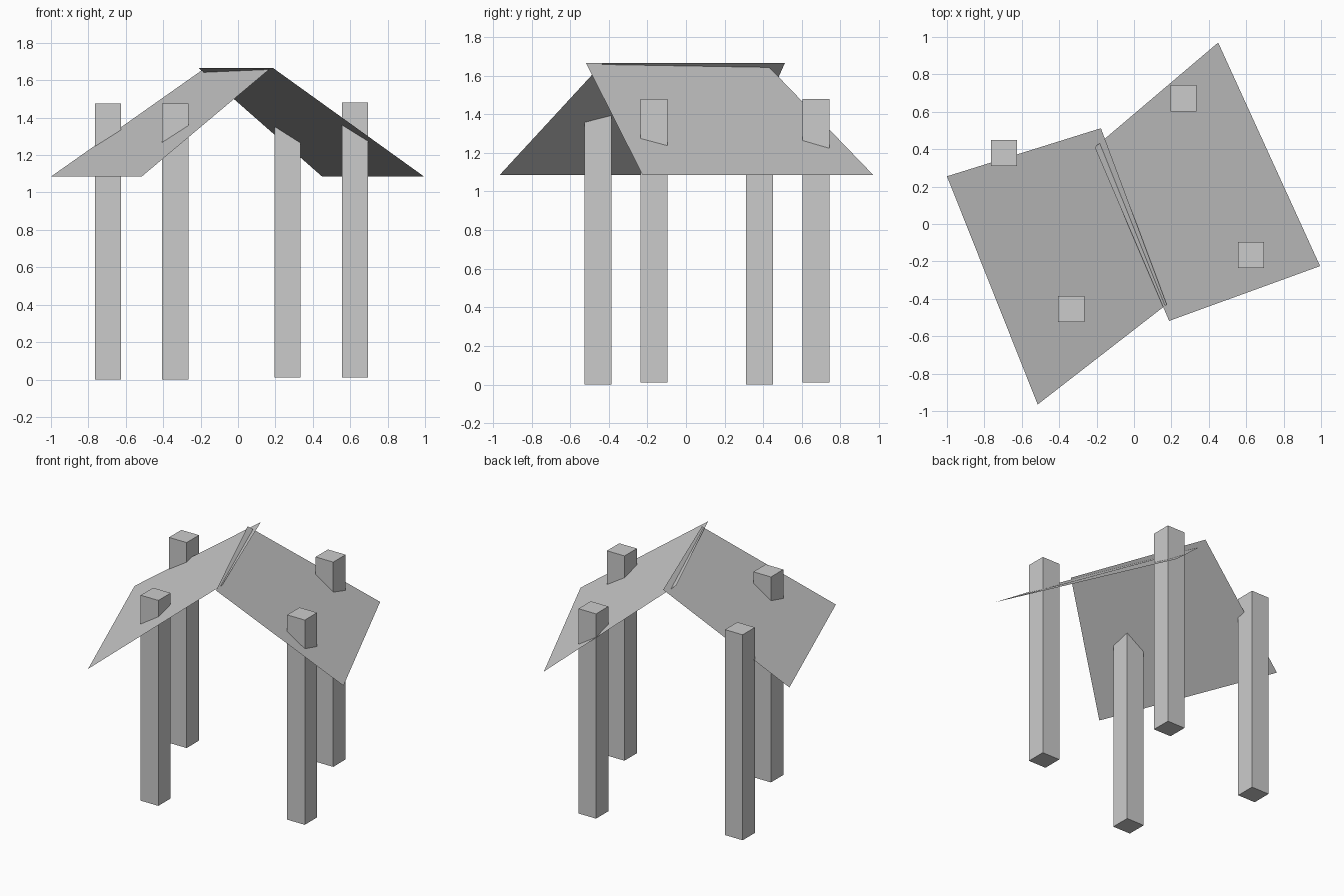
import bpy
import bmesh
from mathutils import Matrix

cube = bpy.data.objects.get("Cube")
if cube:
    bpy.data.objects.remove(cube, do_unlink=True)

# One plain grey for the whole shelter
GREY = (0.6, 0.6, 0.6, 1.0)
grey = bpy.data.materials.new("plain grey")
grey.use_nodes = True
grey.diffuse_color = GREY
shader = next(n for n in grey.node_tree.nodes if n.type == 'BSDF_PRINCIPLED')
shader.inputs["Base Color"].default_value = GREY
shader.inputs["Roughness"].default_value = 0.8


def finish(name, bm):
    mesh = bpy.data.meshes.new(name)
    bm.to_mesh(mesh)
    bm.free()
    mesh.materials.append(grey)
    obj = bpy.data.objects.new(name, mesh)
    bpy.context.collection.objects.link(obj)


def post(name, x, y, bottom, top, width=0.14):
    bm = bmesh.new()
    place = Matrix.Translation((x, y, (bottom + top) / 2))
    size = Matrix.Diagonal((width, width, top - bottom, 1))
    bmesh.ops.create_cube(bm, size=1, matrix=place @ size)
    finish(name, bm)


def roof_sheet(name, eave, ridge, eave_z=1.085, ridge_z=1.665):
    # Single thin sheet between a level eave and a level ridge edge
    bm = bmesh.new()
    corners = [(*p, eave_z) for p in eave] + [(*p, ridge_z) for p in ridge]
    face = bm.faces.new([bm.verts.new(c) for c in corners])
    face.normal_update()
    if face.normal.z < 0:
        face.normal_flip()
    finish(name, bm)


# Square posts, poking through the roof
post("back_right_post", -0.695, 0.38, 0.0, 1.475)
post("front_right_post", -0.335, -0.455, 0.0, 1.475)
post("back_left_post", 0.265, 0.672, 0.01, 1.48)
post("front_left_post", 0.625, -0.165, 0.01, 1.48)

# Two tapered roof sheets that cross slightly at the ridge
roof_sheet("right_roof_sheet",
           [(-1.0, 0.255), (-0.515, -0.965)], [(0.175, -0.43), (-0.177, 0.512)])
roof_sheet("left_roof_sheet",
           [(0.995, -0.225), (0.45, 0.97)], [(-0.21, 0.41), (0.188, -0.518)])
